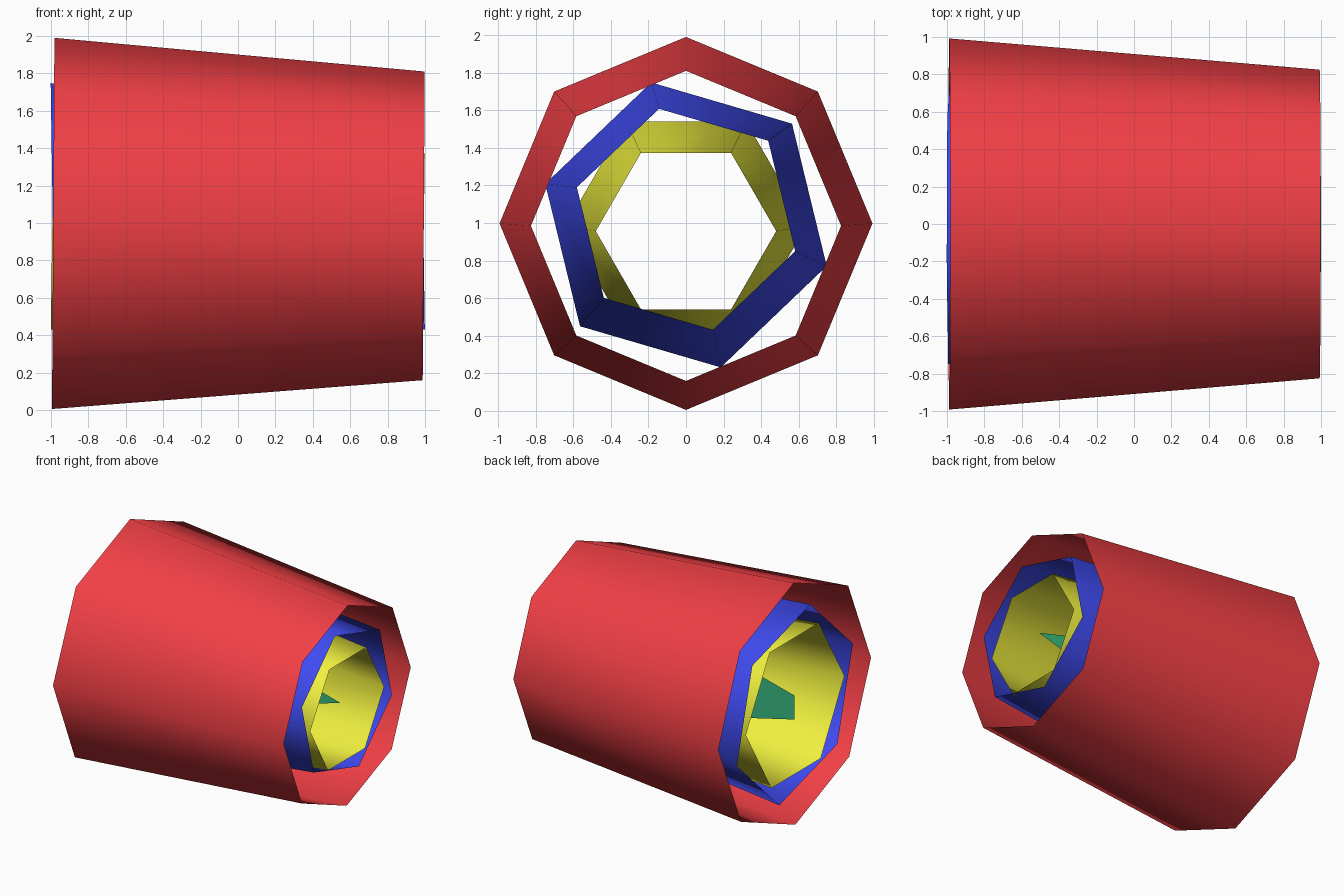
import bpy, math

if "Cube" in bpy.data.objects:
    bpy.data.objects.remove(bpy.data.objects["Cube"])


def make_object(name, verts, faces, color, smooth):
    mesh = bpy.data.meshes.new(name)
    mesh.from_pydata(verts, [], faces)
    mesh.update()
    if smooth:
        for p in mesh.polygons:
            p.use_smooth = True
    mat = bpy.data.materials.new(name + "_paint")
    mat.diffuse_color = (*color, 1)
    mat.use_nodes = True
    mat.node_tree.nodes["Principled BSDF"].inputs["Base Color"].default_value = mat.diffuse_color
    mesh.materials.append(mat)
    obj = bpy.data.objects.new(name, mesh)
    bpy.context.collection.objects.link(obj)
    return obj


def tapered_tube(name, sides, phase, wide, narrow, color):
    """Open thin shell; each end is (x, centre z, radius), square to its axis."""
    slope = (narrow[1] - wide[1]) / (narrow[0] - wide[0])
    verts = []
    for x, zc, r in (wide, narrow):
        for i in range(sides):
            a = math.radians(phase) + 2 * math.pi * i / sides
            up = r * math.sin(a)
            verts.append((x - slope * up, r * math.cos(a), zc + up))
    faces = [(i, (i + 1) % sides, sides + (i + 1) % sides, sides + i)
             for i in range(sides)]
    return make_object(name, verts, faces, color, True)


# Three nested tapered shells
tapered_tube("outer_shell", 8, 0, (-0.988, 0.998, 0.992), (0.993, 0.985, 0.825),
             (0.88, 0.05, 0.06))
tapered_tube("middle_shell", 6, 43.7, (-0.99, 0.99, 0.78), (0.99, 1.02, 0.605),
             (0.05, 0.07, 0.88))
tapered_tube("inner_shell", 6, 0, (-0.993, 0.985, 0.64), (0.993, 0.957, 0.48),
             (0.87, 0.87, 0.05))

# Flat pointed vane standing on the centre plane
vane = [(-0.985, 0.868), (-0.15, 0.67), (0.93, 0.99), (-0.15, 1.28), (-0.985, 1.066)]
make_object("centre_vane", [(x, 0, z) for x, z in vane], [range(5)],
            (0.04, 0.5, 0.22), False)
